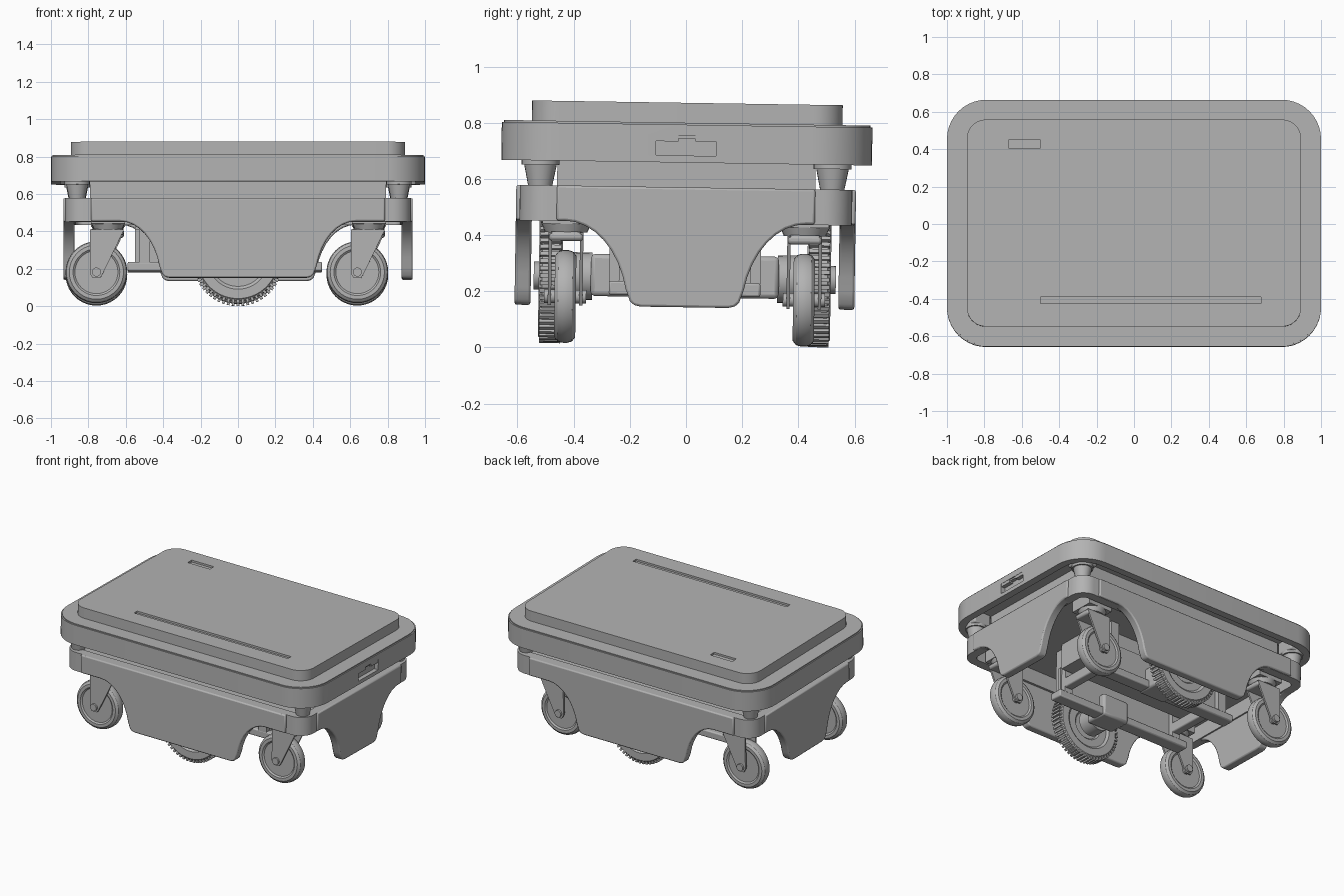
import bpy, bmesh, math
from mathutils import Matrix, Vector

if "Cube" in bpy.data.objects:
    bpy.data.objects.remove(bpy.data.objects["Cube"], do_unlink=True)

GREY = (0.45, 0.45, 0.45, 1)
mat = bpy.data.materials.new("plain grey")
mat.use_nodes = True
mat.diffuse_color = GREY
mat.node_tree.nodes["Principled BSDF"].inputs["Base Color"].default_value = GREY
parts = []


def finish(name, bm):
    bmesh.ops.recalc_face_normals(bm, faces=bm.faces)
    mesh = bpy.data.meshes.new(name)
    bm.to_mesh(mesh)
    bm.free()
    mesh.materials.append(mat)
    ob = bpy.data.objects.new(name, mesh)
    bpy.context.collection.objects.link(ob)
    parts.append(ob)
    return ob


def add_bevel(ob, width, segments=2):
    m = ob.modifiers.new("Bevel", "BEVEL")
    m.width, m.segments, m.limit_method = width, segments, "ANGLE"
    return ob


def box(name, x, y, z, bevel=0):
    """Box from three (low, high) ranges."""
    bm = bmesh.new()
    bmesh.ops.create_cube(bm, size=1)
    for v in bm.verts:
        v.co = Vector([r[0] if c < 0 else r[1] for c, r in zip(v.co, (x, y, z))])
    ob = finish(name, bm)
    return add_bevel(ob, bevel) if bevel else ob


def prism(name, pts, axis, lo, hi):
    """Extrude an outline along x, y or z; the outline uses the other two axes."""
    place = {"x": lambda a, b: (lo, a, b), "y": lambda a, b: (a, lo, b), "z": lambda a, b: (a, b, lo)}[axis]
    bm = bmesh.new()
    face = bm.faces.new([bm.verts.new(place(a, b)) for a, b in pts])
    ext = bmesh.ops.extrude_face_region(bm, geom=[face])["geom"]
    step = Vector([(hi - lo) * (axis == c) for c in "xyz"])
    bmesh.ops.translate(bm, vec=step, verts=[v for v in ext if isinstance(v, bmesh.types.BMVert)])
    return finish(name, bm)


def rounded(hx, hy, r, n=10):
    pts = []
    for k, (sx, sy) in enumerate(((1, 1), (-1, 1), (-1, -1), (1, -1))):
        for i in range(n + 1):
            a = math.pi / 2 * (k + i / n)
            pts.append((sx * (hx - r) + r * math.cos(a), sy * (hy - r) + r * math.sin(a)))
    return pts


def ring(name, hx, hy, r, wall, z0, z1):
    """Rounded rectangular wall, open above and below."""
    bm = bmesh.new()
    loops = [[bm.verts.new((a, b, z)) for a, b in rounded(hx - w, hy - w, r - w)]
             for w, z in ((0, z0), (0, z1), (wall, z1), (wall, z0))]
    n = len(loops[0])
    for k in range(4):
        a, b = loops[k], loops[(k + 1) % 4]
        for i in range(n):
            bm.faces.new((a[i], a[(i + 1) % n], b[(i + 1) % n], b[i]))
    return finish(name, bm)


def lathe(name, profile, centre, axis="z", steps=40):
    """Revolve (radius, height) points; axis y or z."""
    bm = bmesh.new()
    vs = [bm.verts.new((r, 0, h)) for r, h in profile]
    edges = [bm.edges.new(p) for p in zip(vs, vs[1:])]
    bmesh.ops.spin(bm, geom=vs + edges, cent=(0, 0, 0), axis=(0, 0, 1), angle=2 * math.pi, steps=steps)
    bmesh.ops.remove_doubles(bm, verts=bm.verts, dist=1e-5)
    turn = Matrix.Rotation(-math.pi / 2, 4, "X") if axis == "y" else Matrix()
    bmesh.ops.transform(bm, matrix=Matrix.Translation(centre) @ turn, verts=bm.verts)
    return finish(name, bm)


def cylinder(name, r0, r1, h, centre, axis="z"):
    return lathe(name, [(0, 0), (r0, 0), (r1, h), (0, h)], centre, axis, 24)


def cut(ob, x, y, z):
    cutter = box("cutter", x, y, z)
    parts.remove(cutter)
    m = ob.modifiers.new("Cut", "BOOLEAN")
    m.object, m.solver = cutter, "EXACT"
    bpy.context.view_layer.objects.active = ob
    bpy.ops.object.modifier_apply(modifier="Cut")
    bpy.data.objects.remove(cutter, do_unlink=True)


# Top deck: rim, plate and raised lid with shallow slots
rim = ring("deck_rim", 1.0, 0.66, 0.21, 0.05, 0.65, 0.785)
cut(rim, (0.97, 1.1), (-0.11, 0.105), (0.675, 0.745))
for s in (-1, 1):
    box("slot_tab", (0.96, 0.998), sorted((s * 0.03, s * 0.11)), (0.725, 0.745))
prism("deck_plate", rounded(0.993, 0.653, 0.205), "z", 0.735, 0.792)
lid = prism("lid", rounded(0.893, 0.553, 0.1), "z", 0.79, 0.863)
cut(lid, (-0.5, 0.68), (-0.43, -0.395), (0.85, 0.9))
cut(lid, (-0.67, -0.5), (0.4, 0.445), (0.85, 0.9))
box("upper_body", (-0.79, 0.79), (-0.46, 0.46), (0.555, 0.74))

# Lower band with a closed floor, and four corner posts
ring("lower_band", 0.925, 0.592, 0.1, 0.06, 0.435, 0.562)
prism("floor_plate", rounded(0.9, 0.57, 0.08), "z", 0.535, 0.555)
for sx in (-1, 1):
    for sy in (-1, 1):
        x, y = sx * 0.86, sy * 0.52
        cylinder("corner_post", 0.042, 0.062, 0.1, (x, y, 0.555))
        cylinder("post_collar", 0.068, 0.068, 0.02, (x, y, 0.635))
        box("post_block", (x - 0.065, x + 0.065), (y - 0.065, y + 0.065), (0.65, 0.74), 0.01)


def skirt_outline(half, arch, foot):
    """Panel with quarter-round wheel arches, mirrored."""
    side = [(half, 0.562), (half, 0.437), (arch, 0.437)]
    for i in range(1, 9):
        t = i / 8 * math.radians(75)
        side.append((arch - (arch - foot) * math.sin(t) / math.sin(math.radians(75)),
                     0.437 - 0.24 * (1 - math.cos(t)) / (1 - math.cos(math.radians(75)))))
    side += [(foot - 0.015, 0.155), (foot - 0.03, 0.14), (foot - 0.055, 0.135)]
    return side + [(-a, b) for a, b in reversed(side)]


# Skirt panels
for s in (-1, 1):
    add_bevel(prism("long_skirt", skirt_outline(0.785, 0.63, 0.42), "y", s * 0.548, s * 0.605), 0.008)
    add_bevel(prism("end_skirt", skirt_outline(0.46, 0.43, 0.21), "x", s * 0.875, s * 0.934), 0.008)


def caster(px, y):
    """Swivel caster trailing towards -x from its pivot."""
    wx, wz, r, w = px - 0.062, 0.167, 0.165, 0.038
    tyre = [(0, -0.03), (0.115, -0.03), (0.125, -w), (0.145, -w), (0.16, -0.026), (r, -0.01)]
    lathe("caster_wheel", tyre + [(a, -b) for a, b in reversed(tyre)], (wx, y, wz), "y")
    arm = [(px - 0.095, 0.395), (px + 0.085, 0.395), (px + 0.06, 0.34), (wx + 0.035, 0.16),
           (wx + 0.02, 0.135), (wx - 0.02, 0.135), (wx - 0.035, 0.16), (wx - 0.035, 0.34)]
    for s in (-1, 1):
        prism("caster_fork", arm, "y", y + s * 0.05, y + s * 0.062)
    cylinder("caster_axle", 0.024, 0.024, 0.15, (wx, y - 0.075, wz), "y")
    box("caster_yoke", (px - 0.095, px + 0.085), (y - 0.062, y + 0.062), (0.365, 0.398), 0.012)
    cylinder("caster_bearing", 0.075, 0.09, 0.035, (px, y, 0.395))
    box("caster_mount", (px - 0.09, px + 0.09), (y - 0.085, y + 0.085), (0.425, 0.54))


for px in (-0.695, 0.7):
    for y in (-0.425, 0.425):
        caster(px, y)


def drive_wheel(s):
    """Large wheel with treads, hub and inboard motor."""
    y, r, w = s * 0.478, 0.24, 0.042
    tyre = [(0, -0.02), (0.09, -0.02), (0.1, -0.03), (0.15, -0.03), (0.165, -w), (0.215, -w), (r - 0.012, -0.03)]
    lathe("drive_tyre", tyre + [(a, -b) for a, b in reversed(tyre)], (0, y, r), "y", 56)
    bm = bmesh.new()
    for i in range(56):
        spot = Matrix.Rotation(math.tau * i / 56, 4, "Y") @ Matrix.Translation((0, 0, r - 0.013))
        bmesh.ops.create_cube(bm, size=1, matrix=spot @ Matrix.Diagonal((0.014, 0.076, 0.026, 1)))
    bmesh.ops.translate(bm, vec=(0, y, r), verts=bm.verts)
    finish("drive_treads", bm)
    cylinder("drive_hub", 0.05, 0.05, 0.12, (0, y - 0.06, r), "y")
    cylinder("gearbox", 0.085, 0.085, 0.1, (0, s * 0.38 - 0.05, r), "y")
    box("motor", (-0.1, 0.1), sorted((s * 0.17, s * 0.335)), (0.17, 0.32), 0.015)


# Drive units and chassis beams
for s in (-1, 1):
    drive_wheel(s)
    box("chassis_beam", (-0.59, 0.45), sorted((s * 0.18, s * 0.27)), (0.175, 0.225), 0.008)
    box("beam_web", (-0.55, 0.42), sorted((s * 0.215, s * 0.235)), (0.22, 0.4))
    for x in (-0.5, 0.38):
        box("beam_hanger", (x - 0.03, x + 0.03), sorted((s * 0.18, s * 0.27)), (0.22, 0.54))
box("equipment_bay", (-0.55, 0.45), (-0.17, 0.17), (0.36, 0.54))
for x in (-0.5, 0.38):
    box("cross_beam", (x - 0.03, x + 0.03), (-0.27, 0.27), (0.25, 0.32), 0.008)

# Smooth curved sides, then lean the whole machine slightly
lean = Matrix.Translation((0, -0.008, 0.008)) @ Matrix.Rotation(-0.0155, 4, "X")
bpy.ops.object.select_all(action="DESELECT")
for ob in parts:
    ob.matrix_world = lean
    ob.select_set(True)
bpy.context.view_layer.objects.active = parts[0]
bpy.ops.object.shade_smooth_by_angle(angle=math.radians(30))
